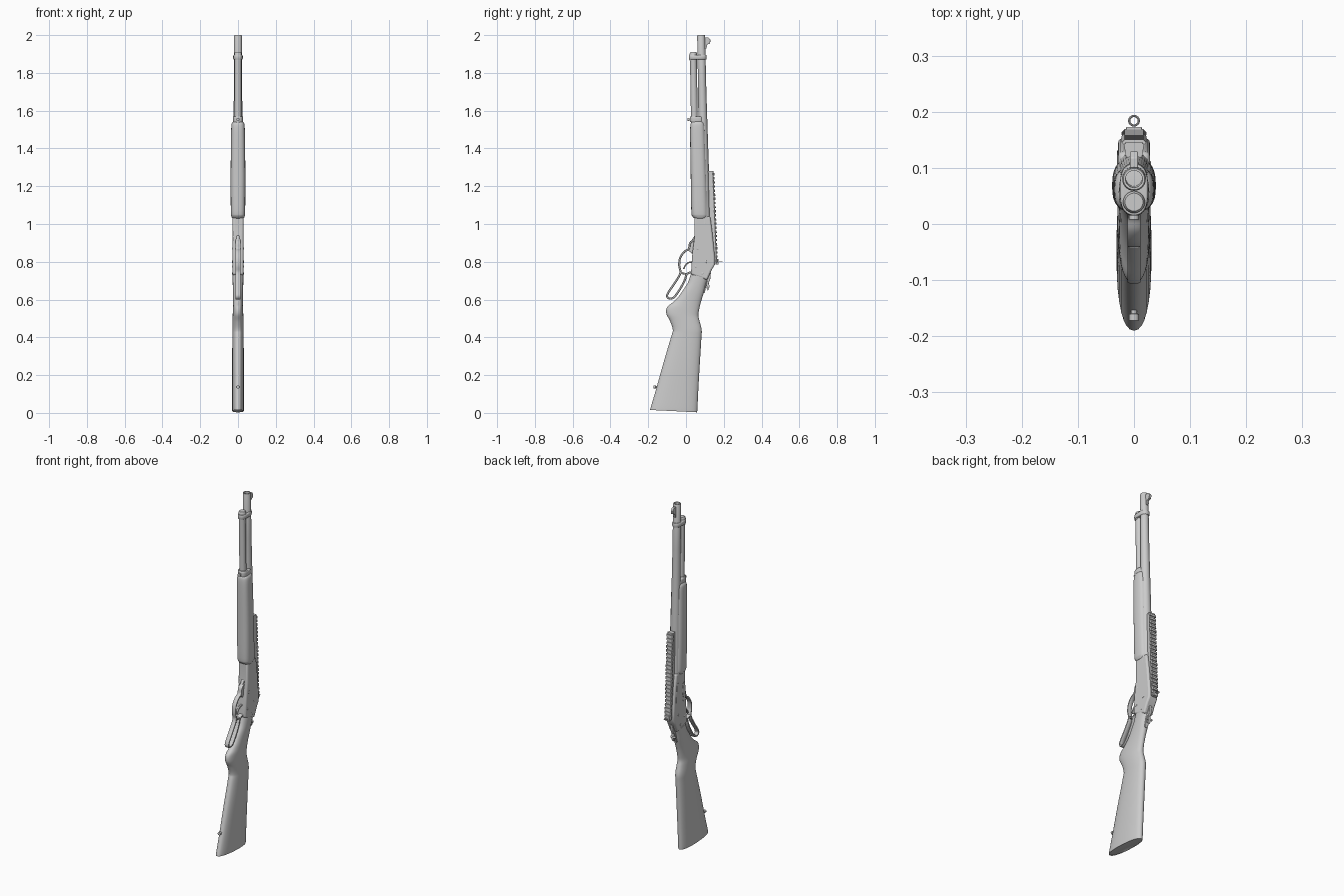
import bpy, bmesh, math
from mathutils import Vector as V


def finish(name, bm, bevel=0, angle=35):
    bmesh.ops.recalc_face_normals(bm, faces=bm.faces)
    me = bpy.data.meshes.new(name)
    bm.to_mesh(me)
    bm.free()
    ob = bpy.data.objects.new(name, me)
    bpy.context.collection.objects.link(ob)
    if bevel:
        m = ob.modifiers.new("bevel", 'BEVEL')
        m.width, m.segments, m.limit_method, m.angle_limit = bevel, 3, 'ANGLE', math.radians(40)
    bpy.ops.object.select_all(action='DESELECT')
    bpy.context.view_layer.objects.active = ob
    ob.select_set(True)
    bpy.ops.object.shade_smooth_by_angle(angle=math.radians(angle))
    return ob


def skin(bm, rings, loop=False):
    vs = [[bm.verts.new(p) for p in r] for r in rings]
    n = len(vs[0])
    for k in range(len(vs) if loop else len(vs) - 1):
        a, b = vs[k], vs[(k + 1) % len(vs)]
        for i in range(n):
            bm.faces.new((a[i], a[(i + 1) % n], b[(i + 1) % n], b[i]))
    if not loop:
        bm.faces.new(vs[0])
        bm.faces.new(vs[-1])


def spline(pts, steps):
    out = []
    for i in range(len(pts) - 1):
        p = [pts[max(0, min(len(pts) - 1, i + k))] for k in (-1, 0, 1, 2)]
        for s in range(steps):
            t = s / steps
            out.append([0.5 * (2 * b + (c - a) * t + (2 * a - 5 * b + 4 * c - d) * t * t
                        + (3 * b - a - 3 * c + d) * t ** 3) for a, b, c, d in zip(*p)])
    return out + [list(pts[-1])]


def body(name, stations, power=2.5, steps=5):
    """Loft of rounded sections: (low y, low z, high y, high z, half width)."""
    rings = []
    for y0, z0, y1, z1, w in spline(stations, steps):
        c, h = V((0, (y0 + y1) / 2, (z0 + z1) / 2)), V((0, (y1 - y0) / 2, (z1 - z0) / 2))
        ring = []
        for k in range(32):
            a = math.tau * k / 32
            f = lambda q: math.copysign(abs(q) ** (2 / power), q)
            ring.append(c + h * f(math.sin(a)) + V((w * f(math.cos(a)), 0, 0)))
        rings.append(ring)
    bm = bmesh.new()
    skin(bm, rings)
    return finish(name, bm, angle=45)


def turned(name, a, b, prof, n=32):
    """Lathe around the line a-b; profile = (distance along 0..1, radius)."""
    a, b = V(a), V(b)
    q = (b - a).to_track_quat('Z', 'Y')
    rings = [[a.lerp(b, t) + q @ V((r * math.cos(math.tau * k / n), r * math.sin(math.tau * k / n), 0))
              for k in range(n)] for t, r in prof]
    bm = bmesh.new()
    skin(bm, rings)
    return finish(name, bm)


def plate(name, pts, x0, x1, bevel=0):
    """Side outline (y, z) extruded across x."""
    bm = bmesh.new()
    skin(bm, [[V((x, y, z)) for y, z in pts] for x in (x0, x1)])
    return finish(name, bm, bevel)


def strap(name, pts, half_x, half_t, steps=4):
    """Flat bar swept along a side-view path."""
    path = [V((0, y, z)) for y, z in spline(pts, steps)]
    rings = []
    for i, p in enumerate(path):
        t = (path[min(i + 1, len(path) - 1)] - path[max(i - 1, 0)]).normalized()
        n = V((0, -t.z, t.y))
        rings.append([p + n * half_t * sn + V((half_x * sx, 0, 0))
                      for sx, sn in ((1, .6), (.7, 1), (-.7, 1), (-1, .6), (-1, -.6), (-.7, -1), (.7, -1), (1, -.6))])
    bm = bmesh.new()
    skin(bm, rings)
    return finish(name, bm)


# barrel with open bore, magazine tube with end cap
turned("barrel", (0, .10, 1.0), (0, .08, 2.0),
       [(0, .029), (.3, .027), (.6, .023), (.75, .0215), (.995, .021), (1, .019), (1, .015), (.85, .0145)])
turned("magazine_tube", (0, .046, 1.45), (0, .039, 1.88), [(0, .018), (1, .018)])
turned("magazine_cap", (0, .039, 1.865), (0, .039, 1.91), [(0, .0195), (.85, .0195), (1, .016)])

# bands around barrel and tube
body("front_band", [(.017, 1.871, .106, 1.871, .021), (.015, 1.874, .108, 1.874, .025),
                    (.015, 1.892, .108, 1.892, .025), (.017, 1.895, .106, 1.895, .021)], 2.6, 2)
body("forend_cap", [(.02, 1.54, .095, 1.54, .026), (.02, 1.55, .095, 1.55, .027),
                    (.02, 1.565, .092, 1.565, .027), (.023, 1.57, .085, 1.57, .024)], 2.6, 2)
turned("front_sling_stud", (0, .03, 1.553), (0, .008, 1.553), [(0, .006), (.6, .006), (.65, .009), (1, .009)], 16)

# wooden forend and stock
body("forend", [(.045, 1.03, .105, 1.03, .030), (.034, 1.04, .114, 1.04, .035), (.028, 1.07, .116, 1.07, .038),
                (.025, 1.25, .110, 1.25, .039), (.022, 1.45, .103, 1.45, .037), (.023, 1.52, .100, 1.52, .035),
                (.029, 1.538, .095, 1.538, .030), (.036, 1.543, .088, 1.543, .024)], 2.8, 4)
body("stock", [(-.188, .018, .058, .004, .029), (-.188, .025, .060, .015, .031), (-.16, .12, .065, .12, .031),
               (-.118, .27, .073, .26, .031), (-.078, .405, .081, .39, .030), (-.070, .44, .083, .44, .030),
               (-.084, .485, .072, .485, .029), (-.104, .525, .065, .515, .028), (-.100, .56, .069, .545, .027),
               (-.070, .585, .077, .58, .026), (-.040, .615, .086, .61, .026), (-.012, .655, .097, .645, .027),
               (.010, .69, .106, .68, .028), (.026, .735, .116, .71, .029)], 2.3, 5)
turned("rear_sling_stud", (0, -.14, .137), (0, -.172, .137), [(0, .005), (.6, .005), (.65, .009), (1, .009)], 16)

# receiver with lower tang
plate("receiver", [(.045, 1.04), (.128, 1.04), (.140, .95), (.153, .82), (.153, .785), (.135, .755),
                   (.112, .703), (.026, .733), (.034, .85), (.045, .93)], -.0285, .0285, .009)
plate("upper_tang", [(.10, .72), (.118, .72), (.099, .635), (.090, .635)], -.010, .010, .003)

# right side ports and screws
plate("bolt", [(.105, .87), (.132, .87), (.124, .985), (.100, .985)], -.030, -.02, .002)
plate("loading_gate", [(.060 + .013 * math.cos(k * math.tau / 24), .93 + .045 * math.sin(k * math.tau / 24))
                       for k in range(24)], -.030, -.02, .001)
for i, (y, z) in enumerate([(.088, .738), (.05, .775), (.06, .87), (.105, .80)]):
    for s in (-1, 1):
        turned(f"receiver_screw_{i}_{s}", (s * .02, y, z), (s * .0305, y, z), [(0, .007), (.9, .007), (1, .0055)], 16)

# sight rail: sloped base with cross teeth
slope = -.019 / .48
rail_y = lambda z: .165 + (z - .80) * slope


def rail_section(z, lift):
    y = rail_y(z)
    if lift:
        prof = [(-.017, -.006), (-.022, -.001), (-.017, .004), (.017, .004), (.022, -.001), (.017, -.006)]
    else:
        prof = [(-.013, -.034), (-.018, -.004), (-.014, -.001), (.014, -.001), (.018, -.004), (.013, -.034)]
    return [V((x, y + d, z)) for x, d in prof]


bm = bmesh.new()
skin(bm, [rail_section(.79, False), rail_section(1.28, False)])
for k in range(22):
    z = .80 + k * .0218
    skin(bm, [rail_section(z, True), rail_section(z + .012, True)])
finish("sight_rail", bm)

# rear aperture sight
plate("rear_sight_base", [(.155, .785), (.173, .785), (.173, .815), (.155, .815)], -.014, .014, .002)
bm = bmesh.new()
skin(bm, [[V(((.0085 + .002 * math.cos(b)) * math.cos(a), .184 + (.0085 + .002 * math.cos(b)) * math.sin(a),
               .80 + .002 * math.sin(b))) for b in (math.tau * j / 8 for j in range(8))]
          for a in (math.tau * i / 24 for i in range(24))], loop=True)
finish("rear_sight_ring", bm)

# front sight
plate("front_sight_ramp", [(.095, 1.925), (.108, 1.93), (.112, 1.95), (.127, 1.955), (.130, 1.975),
                           (.118, 1.988), (.095, 1.988)], -.007, .007, .002)

# lever loop, crossbar and pivot block
strap("lever", [(.042, .915), (.022, .90), (.014, .868), (-.010, .852), (-.031, .82), (-.036, .78), (-.030, .74),
                (-.058, .69), (-.092, .64), (-.100, .617), (-.086, .605), (-.064, .612), (-.035, .65),
                (-.008, .70), (.002, .73), (.018, .742), (.034, .745)], .012, .0055)
strap("lever_crossbar", [(-.031, .745), (-.014, .738), (.004, .735)], .011, .005)
plate("lever_pivot", [(.046, .94), (.05, .84), (.03, .845), (.012, .86), (.018, .895), (.032, .918)],
      -.009, .009, .003)

# trigger and hammer
strap("trigger", [(.038, .80), (.012, .795), (-.004, .78), (-.012, .762)], .006, .004)
plate("hammer", [(.10, .735), (.132, .745), (.128, .705), (.120, .69), (.124, .665), (.116, .648), (.110, .655),
                 (.108, .69)], -.008, .008, .002)
turned("hammer_spur", (-.018, .119, .672), (.012, .119, .672), [(0, .006), (1, .006)], 16)
